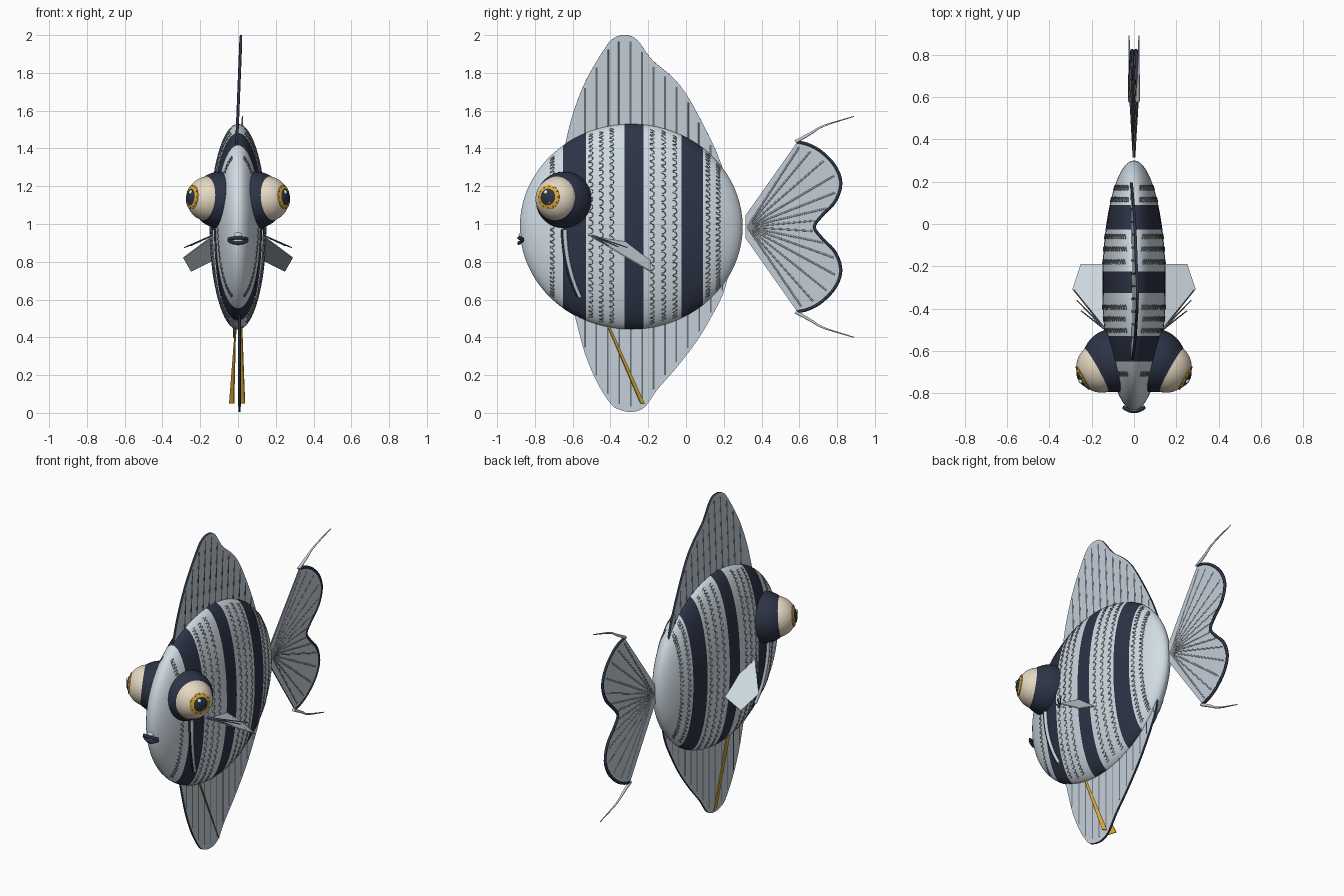
import bpy, bmesh, math
from mathutils import Vector

if "Cube" in bpy.data.objects:
    bpy.data.objects.remove(bpy.data.objects["Cube"])


def material(name, r, g, b):
    m = bpy.data.materials.new(name)
    m.use_nodes = True
    m.diffuse_color = (r, g, b, 1)
    m.node_tree.nodes["Principled BSDF"].inputs["Base Color"].default_value = (r, g, b, 1)
    return m


SILVER = material("silver skin", .64, .72, .78)
NAVY = material("navy", .026, .034, .062)
FIN = material("pale fin", .56, .63, .70)
RAY = material("fin ray grey", .15, .17, .185)
SCALE = material("scale grey", .24, .265, .285)
CREAM = material("cream", .78, .69, .54)
GOLD = material("gold", .74, .40, .035)
BROWN = material("brown", .22, .11, .02)
WHITE = material("white", .85, .88, .9)

CENTRE = Vector((0, -.29, .985))
HALF = Vector((.15, .59, .545))


def finish(name, bm, mats, smooth=True):
    bmesh.ops.recalc_face_normals(bm, faces=bm.faces)
    me = bpy.data.meshes.new(name)
    bm.to_mesh(me)
    bm.free()
    ob = bpy.data.objects.new(name, me)
    bpy.context.collection.objects.link(ob)
    for m in mats:
        me.materials.append(m)
    if smooth:
        bpy.ops.object.select_all(action='DESELECT')
        ob.select_set(True)
        bpy.context.view_layer.objects.active = ob
        bpy.ops.object.shade_smooth_by_angle(angle=math.radians(35))
    return ob


def tubes(name, paths, radius, mat, taper=1.0, sides=1):
    cu = bpy.data.curves.new(name, 'CURVE')
    cu.dimensions = '3D'
    cu.bevel_depth = radius
    cu.bevel_resolution = sides
    cu.use_fill_caps = True
    for path in paths:
        sp = cu.splines.new('POLY')
        sp.points.add(len(path) - 1)
        for i, p in enumerate(path):
            sp.points[i].co = (*p, 1)
            sp.points[i].radius = 1 + (taper - 1) * i / (len(path) - 1)
    cu.materials.append(mat)
    ob = bpy.data.objects.new(name, cu)
    bpy.context.collection.objects.link(ob)


def sheet(name, points, mat, edge, thickness):
    bm = bmesh.new()
    bm.faces.new([bm.verts.new(p) for p in points])
    ob = finish(name, bm, [mat, edge], smooth=False)
    mod = ob.modifiers.new("thickness", 'SOLIDIFY')
    mod.thickness = thickness
    mod.offset = 0
    mod.material_offset_rim = 1


def smooth_path(pts, steps=5):
    # Catmull-Rom curve through the points
    v = [Vector(p) for p in pts]
    v = [2 * v[0] - v[1]] + v + [2 * v[-1] - v[-2]]
    out = []
    for a, b, c, d in zip(v, v[1:], v[2:], v[3:]):
        for k in range(steps):
            t = k / steps
            out.append(.5 * (2 * b + (c - a) * t + (2 * a - 5 * b + 4 * c - d) * t * t
                             + (3 * b - a - 3 * c + d) * t ** 3))
    return out + [v[-2]]


def section(y):
    return math.sqrt(max(0, 1 - ((y - CENTRE.y) / HALF.y) ** 2))


def on_body(side, y, theta, lift=.001):
    s = section(y)
    return Vector((side * (HALF.x * s * math.cos(theta) + lift), y,
                   CENTRE.z + (HALF.z * s + lift) * math.sin(theta)))


# Body: ellipsoid cut at the stripe borders
stripes = [(-.65, -.53), (-.325, -.225), (-.025, .09)]
bm = bmesh.new()
bmesh.ops.create_uvsphere(bm, u_segments=64, v_segments=40, radius=1)
for v in bm.verts:
    v.co = Vector((v.co.x * HALF.x, v.co.z * HALF.y, -v.co.y * HALF.z)) + CENTRE
for y in [b for s in stripes for b in s]:
    bmesh.ops.bisect_plane(bm, geom=bm.verts[:] + bm.edges[:] + bm.faces[:],
                           plane_co=(0, y, 0), plane_no=(0, 1, 0))
for f in bm.faces:
    y = f.calc_center_median().y
    f.material_index = int(any(a < y < b for a, b in stripes))
finish("body", bm, [SILVER, NAVY])

# Scales: staggered rows of small arcs lying on the skin
arcs = []
for side in (-1, 1):
    for col, y in enumerate([-.72, -.515, -.46, -.405, -.19, -.13, -.07, .105, .16]):
        for row in range(-15, 16):
            mid = (row + .5 * (col % 2)) * .083
            arcs.append([on_body(side, y + .022 * math.cos(t), mid + .034 * math.sin(t), .0005)
                         for t in [math.pi * (k / 6 - .5) for k in range(7)]])
tubes("scales", arcs, .0022, SCALE, sides=0)


# Dorsal and ventral fins with dark edges and rays
def lean(y, z):
    return Vector((.04 * (z - 1.6) if z > 1 else .008, y, z))


def height_at(rim, y):
    for a, b in zip(rim, rim[1:]):
        if a.y <= y <= b.y:
            return a.z + (b.z - a.z) * (y - a.y) / max(b.y - a.y, 1e-6)
    return rim[-1].z


dorsal = [(-.64, 1.42), (-.60, 1.58), (-.53, 1.76), (-.43, 1.93), (-.38, 1.985), (-.32, 2.0),
          (-.26, 1.975), (-.18, 1.87), (-.08, 1.785), (0, 1.69), (.1, 1.51), (.17, 1.36),
          (.225, 1.2), (.24, 1.1)]
ventral = [(-.61, .6), (-.57, .44), (-.53, .3), (-.47, .16), (-.40, .05), (-.36, .02),
           (-.29, .005), (-.22, .03), (-.15, .125), (-.05, .24), (.05, .37), (.13, .5),
           (.2, .64), (.24, .8)]
for name, outline, up in (("dorsal_fin", dorsal, 1), ("ventral_fin", ventral, -1)):
    rim = smooth_path([lean(*p) for p in outline])
    sheet(name, rim, FIN, NAVY, .013)
    rays = []
    for k in range(13):
        y = -.535 + .0605 * k
        base = CENTRE.z + up * HALF.z * section(y) * .95
        tip = height_at(rim, y) - up * .03
        if (tip - base) * up > .02:
            rays.append([lean(y, base), lean(y, tip)])
    tubes(name + "_rays", rays, .009, RAY)


# Tail fan, slightly twisted off the middle plane
def tail_point(y, z):
    return Vector((.04 * z, y, .985 + z))


half_rim = [(.59, .45), (.65, .435), (.72, .395), (.79, .32), (.82, .23), (.79, .135),
            (.72, .06), (.68, 0)]
rim = smooth_path([tail_point(y, z) for y, z in half_rim]
                  + [tail_point(y, -z) for y, z in half_rim[-2::-1]])
sheet("tail_fin", [tail_point(.315, -.06), tail_point(.315, .06)] + rim, FIN, RAY, .008)
tubes("tail_rim", [rim], .009, NAVY)
root = tail_point(.325, 0)
tubes("tail_rays", [[root, root.lerp(p, .95)] for p in rim[2::5]], .0065, SCALE)
tubes("tail_streamers", [smooth_path([tail_point(y, s * z) for y, z in
                                      ((.58, .45), (.66, .495), (.73, .535), (.89, .585))])
                         for s in (-1, 1)], .011, FIN, taper=.25)


# Eyes: lathed navy hood, cream ball, gold iris and navy pupil
def ball(offset, radius, start, end, count, colour):
    for k in range(count + 1):
        a = math.radians(start + (end - start) * k / count)
        yield offset + radius * math.cos(a), radius * math.sin(a), colour


def eye(side, label):
    axis = Vector((side * .87, -.48, .09)).normalized()
    centre = Vector((side * .095, -.645, 1.127))
    turn = Vector((0, 0, 1)).rotation_difference(axis)
    profile = [*ball(0, .15, 179.5, 51, 18, 0), *ball(.066, .12, 76, 32, 10, 1),
               (.171, .064, 2), (.179, .044, 2), (.186, .032, 0), (.191, .016, 0),
               (.192, .0005, 0)]
    bm = bmesh.new()
    seg = 40
    rings = []
    for d, r, _ in profile:
        rings.append([bm.verts.new(centre + turn @ Vector((r * math.cos(math.tau * k / seg),
                      r * math.sin(math.tau * k / seg), d))) for k in range(seg)])
    for i in range(len(rings) - 1):
        for k in range(seg):
            j = (k + 1) % seg
            f = bm.faces.new((rings[i][k], rings[i][j], rings[i + 1][j], rings[i + 1][k]))
            f.material_index = profile[i + 1][2]
    finish(label + "_eye", bm, [NAVY, CREAM, GOLD])

    # Catch lights and iris flecks
    up = (Vector((0, 0, 1)) - axis * axis.z).normalized()
    across = axis.cross(up) * side
    flecks = [(.058 * math.cos(a), .058 * math.sin(a), .173, .0028)
              for a in [math.tau * k / 12 for k in range(12)]]
    for nm, mat, spots in (("_eye_glints", WHITE, [(.024, .01, .184, .013),
                                                   (-.03, -.012, .183, .006)]),
                           ("_iris_flecks", BROWN, flecks)):
        bm = bmesh.new()
        for u, w, d, r in spots:
            made = bmesh.ops.create_icosphere(bm, subdivisions=2, radius=r)["verts"]
            bmesh.ops.translate(bm, verts=made, vec=centre + axis * d + up * u + across * w)
        finish(label + nm, bm, [mat])


for side, label in ((1, "left"), (-1, "right")):
    eye(side, label)

    # Gill cover: pale ridge with a dark front line
    for nm, shift, rad, mat in (("_gill_ridge", 0, .012, FIN), ("_gill_line", -.016, .006, NAVY)):
        path = [on_body(side, -.64 + .08 * t * t + shift, -.03 - .84 * t, .004)
                for t in [k / 12 for k in range(13)]]
        tubes(label + nm, [path], rad, mat, taper=.8)

    # Pectoral fin
    blade = [(.13, -.51, .94), (.145, -.32, .905), (.13, -.19, .81), (.25, -.19, .75),
             (.29, -.31, .82)]
    sheet(label + "_pectoral_fin", [(side * x, y, z) for x, y, z in blade], SILVER, SILVER, .006)
    ends = [(.285, -.31, .875), (.27, -.36, .88), (.25, -.41, .885)]
    tubes(label + "_pectoral_rays", [[(side * .135, -.5, .94), (side * x, y, z)]
                                     for x, y, z in ends], .004, RAY, taper=.7)

# Pelvic streamers
sheet("right_pelvic_fin", [(-.012, -.43, .48), (-.006, -.41, .48), (-.022, -.21, .05),
                           (-.045, -.275, .05)][:2] + [(-.045, -.21, .05), (-.022, -.275, .05)],
      GOLD, GOLD, .005)
sheet("left_pelvic_fin", [(.02, -.425, .48), (.017, -.415, .48), (.018, -.222, .05),
                          (.036, -.24, .05)], GOLD, GOLD, .005)

# Mouth: two dark lips and a pale upper bump
lips = [[(.05 * t, -.885 + .02 * t * t, z + bend * (1 - t * t))
         for t in [k / 5 - 1 for k in range(11)]] for z, bend in ((.92, .006), (.914, -.016))]
tubes("lips", lips, .009, NAVY)
bm = bmesh.new()
bmesh.ops.create_uvsphere(bm, u_segments=16, v_segments=10, radius=.014)
for v in bm.verts:
    v.co = Vector((v.co.x * 1.6, v.co.y - .872, v.co.z + .942))
finish("upper_lip", bm, [SILVER])
